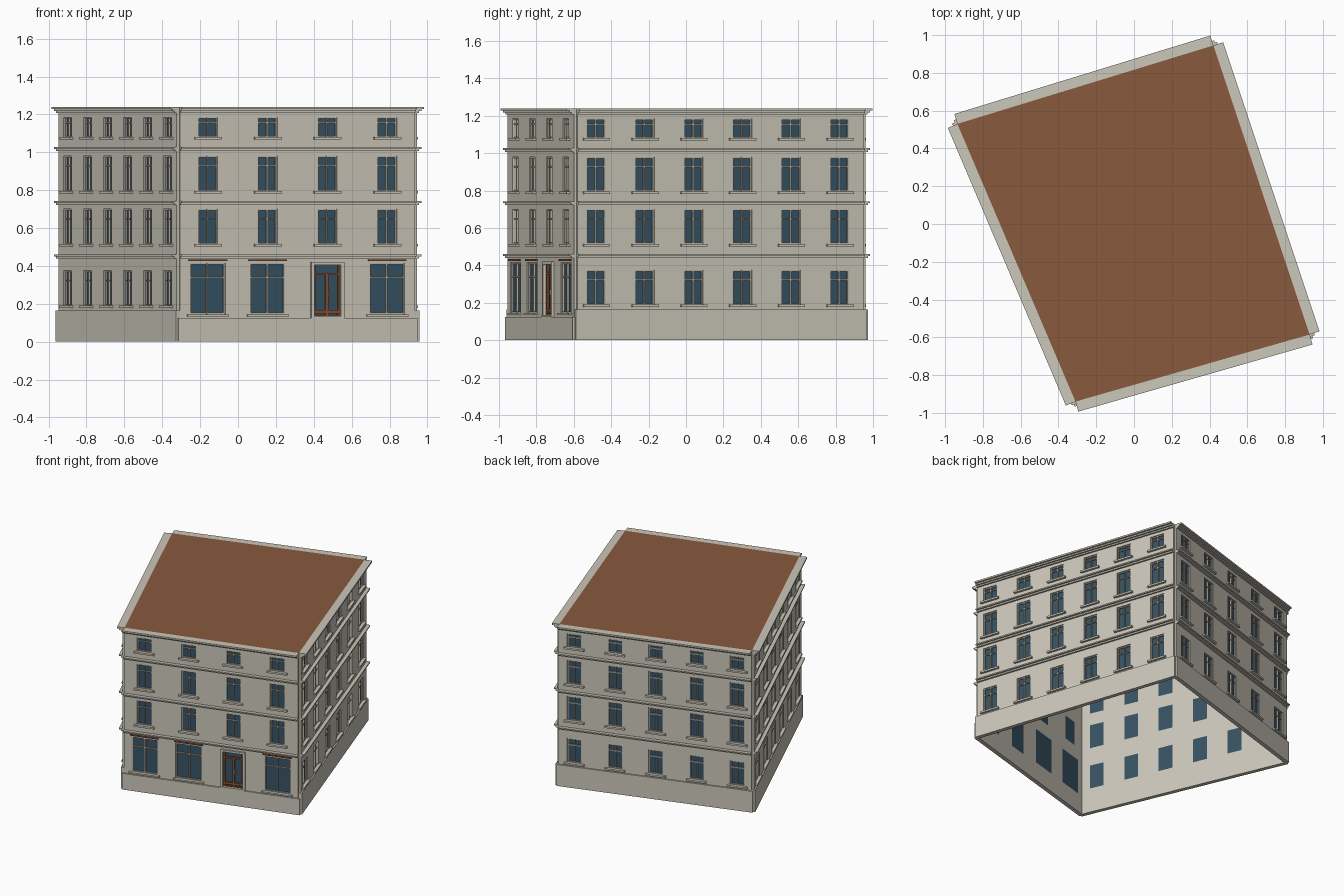
import bpy, bmesh
from mathutils import Vector, Matrix

if "Cube" in bpy.data.objects:
    bpy.data.objects.remove(bpy.data.objects["Cube"])


def material(name, r, g, b):
    m = bpy.data.materials.new(name)
    m.diffuse_color = (r, g, b, 1)
    m.use_nodes = True
    m.node_tree.nodes["Principled BSDF"].inputs["Base Color"].default_value = m.diffuse_color
    return m


STONE = material("warm_grey_stone", 0.60, 0.57, 0.49)
GLASS = material("dark_blue_glass", 0.038, 0.085, 0.125)
FRAME = material("window_frame_beige", 0.50, 0.46, 0.38)
ROOF = material("brown_roof", 0.25, 0.10, 0.046)
WOOD = material("red_brown_wood", 0.25, 0.08, 0.03)

INNER, PANE, OUTER = -0.005, -0.001, 0.015   # distances along the outward normal
TOP = 1.24
CORNERS = [Vector(c) for c in ((-0.31, -0.94), (0.93, -0.585), (0.42, 0.945), (-0.935, 0.53))]


def finish(bm, name, mats, matrix):
    bmesh.ops.remove_doubles(bm, verts=bm.verts, dist=1e-5)
    bm.transform(matrix)
    bmesh.ops.recalc_face_normals(bm, faces=bm.faces)
    me = bpy.data.meshes.new(name)
    bm.to_mesh(me)
    bm.free()
    for m in mats:
        me.materials.append(m)
    ob = bpy.data.objects.new(name, me)
    bpy.context.collection.objects.link(ob)
    return ob


def boxes(name, mat, matrix, items):
    """One object from boxes (u0, u1, d0, d1, z0, z1) in wall space."""
    bm = bmesh.new()
    for u0, u1, d0, d1, z0, z1 in items:
        m = Matrix.Translation(((u0 + u1) / 2, (d0 + d1) / 2, (z0 + z1) / 2))
        m = m @ Matrix.Diagonal((u1 - u0, d1 - d0, z1 - z0, 1))
        new = bmesh.ops.create_cube(bm, size=1, matrix=m)
    bm.transform(matrix)
    bmesh.ops.recalc_face_normals(bm, faces=bm.faces)
    me = bpy.data.meshes.new(name)
    bm.to_mesh(me)
    bm.free()
    me.materials.append(mat)
    bpy.context.collection.objects.link(bpy.data.objects.new(name, me))


def wall_panel(name, matrix, length, z0, z1, holes):
    """Wall slab with recessed glass panes, built on a grid of cells."""
    us = sorted({round(v, 4) for h in holes for v in h[:2]} | {0, length})
    zs = sorted({round(v, 4) for h in holes for v in h[2:]} | {z0, z1})
    nu, nz = len(us) - 1, len(zs) - 1

    def is_glass(i, j):
        u, z = (us[i] + us[i + 1]) / 2, (zs[j] + zs[j + 1]) / 2
        return any(h[0] < u < h[1] and h[2] < z < h[3] for h in holes)

    def depth(i, j):
        if not (0 <= i < nu and 0 <= j < nz):
            return INNER
        return PANE if is_glass(i, j) else OUTER

    bm = bmesh.new()

    def quad(points, index=0):
        bm.faces.new([bm.verts.new(p) for p in points]).material_index = index

    for i in range(nu + 1):
        for j in range(nz + 1):
            a, d = us[i], depth(i, j)
            c = zs[j]
            if i < nu and j < nz:
                b, e = us[i + 1], zs[j + 1]
                for dd in (d, INNER):
                    quad([(a, dd, c), (b, dd, c), (b, dd, e), (a, dd, e)], int(is_glass(i, j)))
            # reveals and slab ends
            dl, db = depth(i - 1, j), depth(i, j - 1)
            if j < nz and dl != d:
                quad([(a, dl, c), (a, d, c), (a, d, zs[j + 1]), (a, dl, zs[j + 1])])
            if i < nu and db != d:
                quad([(a, db, c), (a, d, c), (us[i + 1], d, c), (us[i + 1], db, c)])
    finish(bm, name, [STONE, GLASS], matrix)


def casement(h, t=0.007, transom=0.72):
    """Border, centre post and transom bars of one window."""
    u0, u1, z0, z1 = h
    um, zt = (u0 + u1) / 2, z0 + (z1 - z0) * transom
    d0, d1 = PANE, 0.008
    return [(u0, u0 + t, d0, d1, z0, z1), (u1 - t, u1, d0, d1, z0, z1),
            (u0, u1, d0, d1, z1 - t, z1), (u0, u1, d0, d1, z0, z0 + t),
            (um - t / 2, um + t / 2, d0, d1 + 0.002, z0, z1),
            (u0, u1, d0, d1, zt - t / 2, zt + t / 2)]


UPPER = [(0.515, 0.70), (0.795, 0.98), (1.08, 1.185)]
GROUND = (0.19, 0.375)
# name, first window centre, spacing, window count, base height
SIDES = [("front", 0.152, 0.328, 4, 0.125), ("right", 0.105, 0.2745, 6, 0.165),
         ("back", 0.115, 0.30, 5, 0.165), ("left", 0.125, 0.27, 6, 0.165)]

for k, (side, first, step, count, base) in enumerate(SIDES):
    p, q = CORNERS[k], CORNERS[(k + 1) % 4]
    L = round((q - p).length, 4)
    u = (q - p).normalized()
    M = Matrix(((u.x, u.y, 0, p.x), (u.y, -u.x, 0, p.y), (0, 0, 1, 0), (0, 0, 0, 1)))
    shop = side == "front"
    centres = [first + step * i for i in range(count)]
    rows = UPPER if shop else [GROUND] + UPPER
    windows = [(c - 0.054, c + 0.054, a, b) for c in centres for a, b in rows]
    sills = [(h[0] - 0.02, h[1] + 0.02, 0.01, 0.032, h[2] - 0.013, h[2]) for h in windows]
    holes = list(windows)
    frames = [b for h in windows for b in casement(h)]

    if shop:
        # wide ground floor shop windows
        for i in (0, 1, 3):
            c = centres[i]
            h = (c - 0.097, c + 0.097, 0.145, 0.415)
            holes.append(h)
            frames += casement(h, 0.008)
            sills.append((c - 0.113, c + 0.113, 0.01, 0.032, 0.134, 0.145))
        boxes("shop_lintels", WOOD, M, [(centres[i] - 0.105, centres[i] + 0.105, 0.01, 0.026, 0.425, 0.435)
                                        for i in (0, 1, 3)])
        # entrance door with timber leaves and stone surround
        c = centres[2]
        w, z0, z1 = 0.073, 0.135, 0.405
        holes.append((c - w, c + w, z0, z1))
        t = 0.011
        boxes("door_timber", WOOD, M,
              [(c + s * w - (t if s > 0 else 0), c + s * w + (t if s < 0 else 0), PANE, 0.01, z0, z1) for s in (-1, 1)]
              + [(c - 0.008, c + 0.008, PANE, 0.01, z0, 0.36)]
              + [(c - w, c + w, PANE, 0.01, a, b) for a, b in ((z0, 0.142), (0.15, 0.168), (0.352, 0.364))])
        boxes("door_handle", FRAME, M, [(c + 0.012, c + 0.016, PANE, 0.016, 0.24, 0.27)])
        boxes("door_surround", STONE, M,
              [(c - w - 0.018, c - w, 0.01, 0.027, 0.125, 0.42), (c + w, c + w + 0.018, 0.01, 0.027, 0.125, 0.42),
               (c - w - 0.018, c + w + 0.018, 0.01, 0.027, z1, 0.42),
               (c - w - 0.018, c + w + 0.018, 0.01, 0.03, 0.125, 0.135)])

    wall_panel(side + "_wall", M, L, base, TOP - 0.005, holes)
    boxes(side + "_base", STONE, M, [(-0.012, L + 0.012, INNER, 0.025, 0, base)])
    boxes(side + "_window_frames", FRAME, M, frames)
    boxes(side + "_window_sills", STONE, M, sills)
    # stepped string courses and top cornice
    bands = []
    for z in (0.46, 0.742, 1.027):
        bands += [(0, L, 0.01, 0.041, z - 0.009, z), (0, L, 0.01, 0.028, z - 0.02, z - 0.009)]
    boxes(side + "_string_courses", STONE, M, bands)
    boxes(side + "_cornice", STONE, M, [(0, L, 0, 0.055, TOP - 0.012, TOP), (0, L, 0.01, 0.04, TOP - 0.022, TOP - 0.012),
                                        (0, L, 0.01, 0.027, TOP - 0.032, TOP - 0.022)])

# flat roof slab
bm = bmesh.new()
face = bm.faces.new([bm.verts.new((c.x, c.y, TOP - 0.008)) for c in CORNERS])
ext = bmesh.ops.extrude_face_region(bm, geom=[face])
for v in ext["geom"]:
    if isinstance(v, bmesh.types.BMVert):
        v.co.z = TOP
finish(bm, "roof", [ROOF], Matrix.Identity(4))
